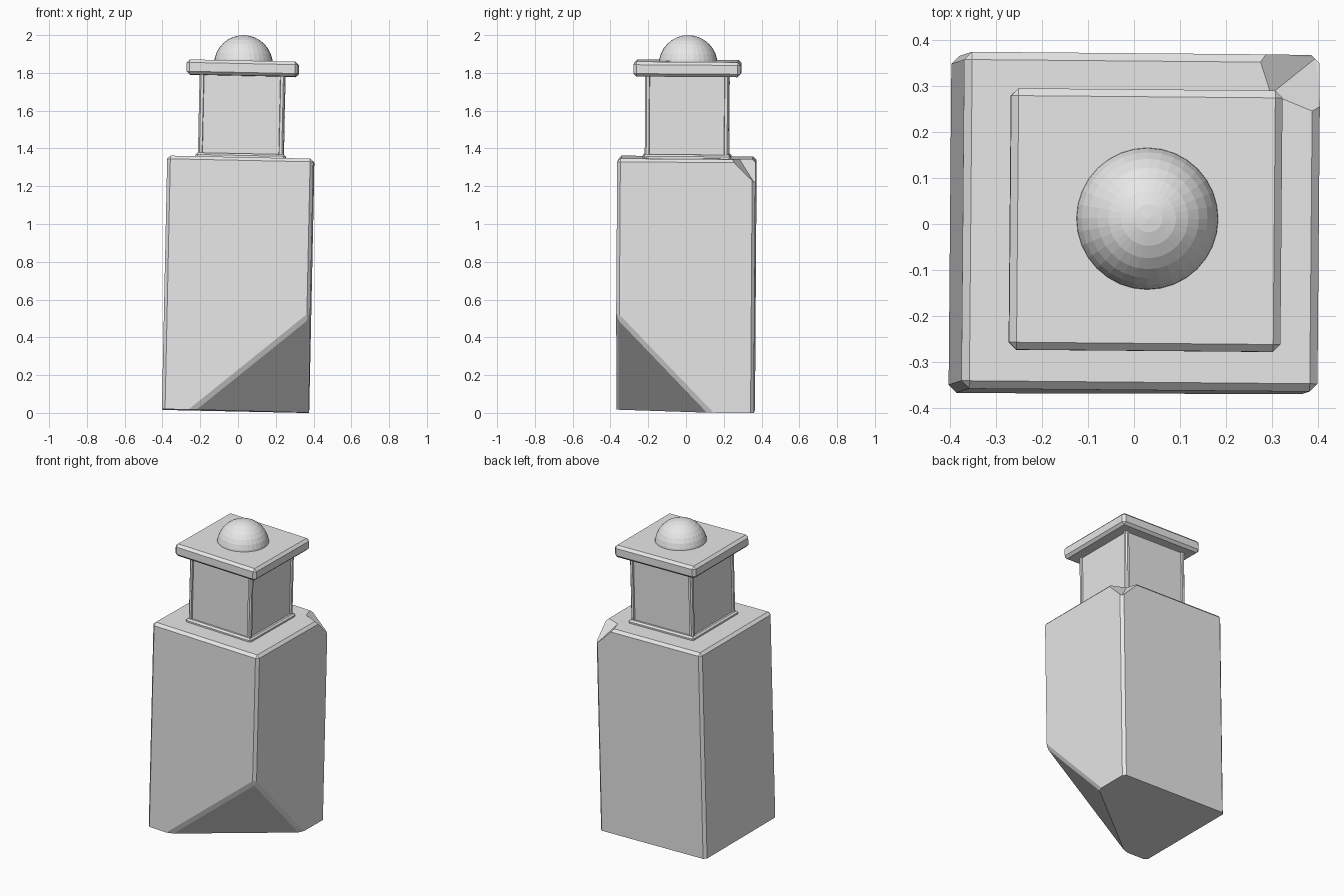
import bpy, bmesh
from math import radians
from mathutils import Vector, Matrix, Euler

cube = bpy.data.objects.get("Cube")
if cube:
    bpy.data.objects.remove(cube, do_unlink=True)

grey = bpy.data.materials.new("plain_grey")
grey.use_nodes = True
grey.diffuse_color = (0.8, 0.8, 0.8, 1)
grey.node_tree.nodes["Principled BSDF"].inputs["Base Color"].default_value = (0.8, 0.8, 0.8, 1)

# Whole pillar leans very slightly
LEAN = (Matrix.Translation((-0.013, -0.004, 0.01))
        @ Euler((radians(-0.4), radians(1.2), radians(-0.5))).to_matrix().to_4x4())


def box(hx, hy, z0, z1):
    bm = bmesh.new()
    size = Matrix.Diagonal((2 * hx, 2 * hy, z1 - z0, 1))
    bmesh.ops.create_cube(bm, size=1, matrix=Matrix.Translation((0, 0, (z0 + z1) / 2)) @ size)
    return bm


def bevel(bm, width, edges=None):
    bmesh.ops.bevel(bm, geom=edges or bm.edges[:], offset=width, segments=1,
                    affect='EDGES', clamp_overlap=True)


def finish(bm, name):
    bmesh.ops.recalc_face_normals(bm, faces=bm.faces[:])
    mesh = bpy.data.meshes.new(name)
    bm.to_mesh(mesh)
    bm.free()
    mesh.materials.append(grey)
    obj = bpy.data.objects.new(name, mesh)
    obj.matrix_world = LEAN
    bpy.context.collection.objects.link(obj)
    return obj


# Body: tall block with a large slanted cut on a lower corner
bm = box(0.387, 0.366, 0, 1.342)
a, b, c = Vector((-0.22, -0.366, 0)), Vector((0.387, -0.366, 0.51)), Vector((0.387, 0.13, 0))
cut = bmesh.ops.bisect_plane(bm, geom=bm.verts[:] + bm.edges[:] + bm.faces[:], plane_co=a,
                             plane_no=-(b - a).cross(c - a).normalized(), clear_outer=True)
rim = [e for e in cut["geom_cut"] if isinstance(e, bmesh.types.BMEdge)]
bmesh.ops.edgeloop_fill(bm, edges=rim)
bevel(bm, 0.017, [e for e in bm.edges if max(v.co.z for v in e.verts) > 0.01])
body = finish(bm, "body")

# Chip broken out of the upper back corner
bm = bmesh.new()
for x, y in ((0.25, 0.37), (0.25, 0.5), (0.28, 0.28), (0.391, 0.235), (0.5, 0.235)):
    for z in (1.342, 1.45):
        bm.verts.new((x, y, z))
bm.verts.new((0.38, 0.36, 1.22))
bm.verts.new((0.5, 0.5, 1.2))
hull = bmesh.ops.convex_hull(bm, input=bm.verts[:])
bmesh.ops.delete(bm, geom=list({v for v in hull["geom_interior"]
                               if isinstance(v, bmesh.types.BMVert)}), context='VERTS')
cutter = finish(bm, "chip_cutter")
cutter.hide_render = True
mod = body.modifiers.new("chip", 'BOOLEAN')
mod.operation = 'DIFFERENCE'
mod.solver = 'EXACT'
mod.object = cutter
bpy.context.view_layer.objects.active = body
bpy.ops.object.modifier_apply(modifier="chip")
bpy.data.objects.remove(cutter, do_unlink=True)

# Thin trim at the foot of the neck
bm = box(0.238, 0.234, 1.33, 1.362)
bevel(bm, 0.01)
finish(bm, "neck_trim")

# Neck with a shallow recessed panel on each side
bm = box(0.226, 0.222, 1.34, 1.79)
bevel(bm, 0.008, [e for e in bm.edges if abs(e.verts[0].co.z - e.verts[1].co.z) > 0.1])
bm.normal_update()
sides = [f for f in bm.faces if abs(f.normal.z) < 0.1 and f.calc_area() > 0.1]
bmesh.ops.inset_individual(bm, faces=sides, thickness=0.02, depth=0)
bmesh.ops.inset_individual(bm, faces=sides, thickness=0.003, depth=-0.01)
finish(bm, "neck")

# Overhanging cap
bm = box(0.295, 0.284, 1.775, 1.854)
bevel(bm, 0.016)
finish(bm, "cap")

# Faceted dome
bm = bmesh.new()
bmesh.ops.create_uvsphere(bm, u_segments=32, v_segments=16, radius=0.156,
                          matrix=Matrix.Translation((0.003, 0.003, 1.834)))
finish(bm, "dome")
